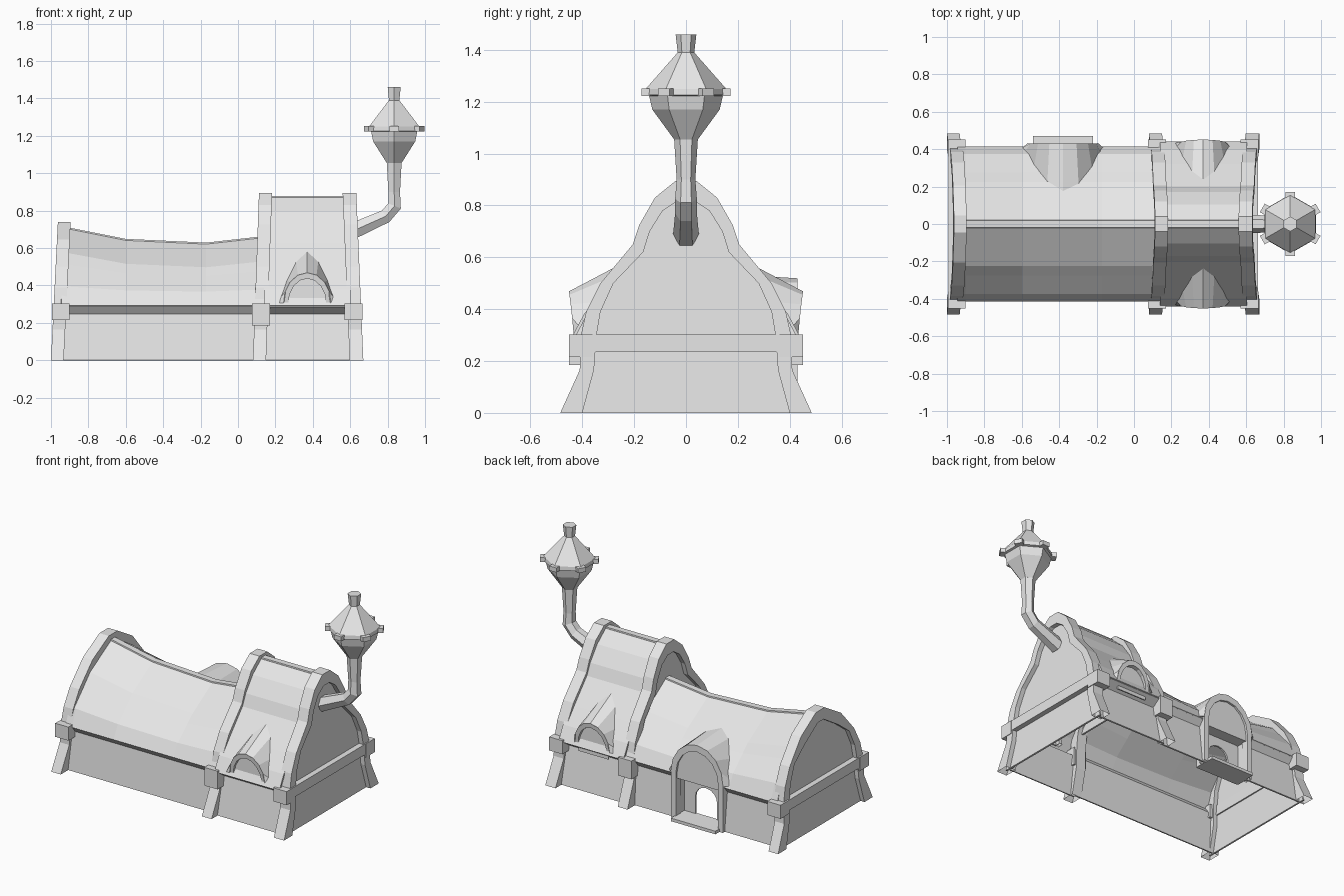
import bpy, bmesh, math

if "Cube" in bpy.data.objects:
    bpy.data.objects.remove(bpy.data.objects["Cube"])

stone = bpy.data.materials.new("pale_grey")
stone.diffuse_color = (0.8, 0.8, 0.8, 1)
stone.use_nodes = True
stone.node_tree.nodes["Principled BSDF"].inputs["Base Color"].default_value = stone.diffuse_color


def make(name, verts, faces, thick=0):
    me = bpy.data.meshes.new(name)
    me.from_pydata(verts, [], faces)
    bm = bmesh.new()
    bm.from_mesh(me)
    bmesh.ops.recalc_face_normals(bm, faces=bm.faces)
    bm.to_mesh(me)
    bm.free()
    me.materials.append(stone)
    ob = bpy.data.objects.new(name, me)
    bpy.context.collection.objects.link(ob)
    if thick:
        m = ob.modifiers.new("thickness", 'SOLIDIFY')
        m.thickness, m.offset = thick, 0
    return ob


def loft(name, rings, around=False, along=False, caps=False, thick=0):
    """Skin a list of equal-length point rings."""
    n, k = len(rings[0]), len(rings)
    faces = []
    for i in range(k if along else k - 1):
        for j in range(n if around else n - 1):
            a, b, j2 = i * n, (i + 1) % k * n, (j + 1) % n
            faces.append((a + j, a + j2, b + j2, b + j))
    if caps:
        faces += [tuple(range(n)), tuple(range((k - 1) * n, k * n))]
    return make(name, [p for r in rings for p in r], faces, thick)


def box(name, x0, x1, y0, y1, z0, z1):
    ring = lambda z: [(x0, y0, z), (x1, y0, z), (x1, y1, z), (x0, y1, z)]
    return loft(name, [ring(z0), ring(z1)], around=True, caps=True)


def full(half):
    """Mirror a half profile of (y, z) points."""
    return [(-y, z) for y, z in half] + [(y, z) for y, z in reversed(half)]


def y_at(half, z):
    for (y0, z0), (y1, z1) in zip(half, half[1:]):
        if z0 <= z <= z1:
            return y0 + (y1 - y0) * (z - z0) / (z1 - z0)
    return half[0][0]


# Half profiles of arches and roofs
foot_out = [(.485, 0), (.41, .165), (.405, .3), (.385, .39), (.33, .5)]
foot_in = [(.40, 0), (.355, .165), (.345, .3), (.33, .39), (.28, .5)]
tall_out = foot_out + [(.205, .65), (.18, .725), (.12, .83), (.04, .895)]
tall_in = foot_in + [(.165, .62), (.14, .70), (.09, .78), (.03, .82)]
low_out = foot_out + [(.205, .645), (.045, .74)]
low_in = foot_in + [(.175, .58), (.03, .67)]
tower_roof = [(.435, .29), (.39, .375), (.315, .475), (.195, .625), (.165, .70), (.10, .795), (.02, .865)]
hall_roof = [(.41, .29), (.37, .365), (.27, .452), (.22, .497), (.02, .62)]


# Structural arches with their infill walls
def arch_frame(name, x0, width, lean, outer, inner, wall_from=0):
    o, i = full(outer), full(inner)
    side = lambda prof, dx: [(x0 + dx + lean * z, y, z) for y, z in prof]
    loft(name, [side(o, 0), side(i, 0), side(i, width), side(o, width)], along=True)
    mid = full([((a[0] + b[0]) / 2, (a[1] + b[1]) / 2)
                for a, b in zip(outer, inner) if a[1] >= wall_from])
    pts = side(mid, width / 2)
    make(name + "_wall", pts, [tuple(range(len(pts)))], .012)


arch_frame("left_arch", -1.0, .068, .05, low_out, low_in)
arch_frame("middle_arch", .08, .07, .036, tall_out, tall_in, .39)
arch_frame("right_arch", .597, .073, -.042, tall_out, tall_in)

# Corner blocks and the beams joining them across each end
for s, side in ((-1, "front"), (1, "back")):
    for nm, a, b, z in (("left", -.995, -.9, .215), ("middle", .075, .17, .185), ("right", .57, .665, .215)):
        box(f"{side}_{nm}_block", a, b, *sorted((s * .36, s * .452)), z, .303)
box("left_beam", -.993, -.94, -.40, .40, .235, .302)
box("right_beam", .605, .663, -.40, .40, .235, .302)

# Roofs: the hall sags along its ridge, less towards the eaves
sag = [(-.945, .71), (-.9, .695), (-.6, .635), (-.17, .615), (.14, .65)]
hall = [[(x, y, z + (top - .62) * min(1, (z - .29) * 4.5)) for y, z in full(hall_roof)]
        for x, top in sag]
loft("hall_roof", hall, thick=.012)
loft("tower_roof", [[(x, y, z) for y, z in full(tower_roof)] for x in (.14, .605)], thick=.012)


def ridge(name, path):
    loft(name, [[(x, -.025, z - .02), (x, -.02, z + .014), (x, .02, z + .014), (x, .025, z - .02)]
                for x, z in path], around=True, caps=True)


ridge("hall_ridge", sag)
ridge("tower_ridge", [(.14, .865), (.605, .865)])


# Side walls with the eave underside; the back hall wall leaves a doorway
def side_wall(name, xa, xb, s, base, eave):
    loft(name, [[(x, s * base, 0), (x, s * .378, .25), (x, s * eave, .29)] for x in (xa, xb)], thick=.01)


side_wall("front_hall_wall", -.955, .12, -1, .405, .41)
side_wall("back_hall_wall_left", -.955, -.54, 1, .405, .41)
side_wall("back_hall_wall_right", -.22, .12, 1, .405, .41)
for s, side in ((-1, "front"), (1, "back")):
    side_wall(side + "_tower_wall", .12, .625, s, .42, .435)


# Arched openings with pointed hoods growing out of the roof
def arc(hw, z0, spring, top, n=8, power=0):
    pts = []
    for i in range(n + 1):
        c = math.cos(math.pi * i / n)
        rise = 1 - abs(c) ** power if power else math.sqrt(max(0, 1 - c * c))
        pts.append((hw * c, spring + (top - spring) * rise))
    return pts if z0 == spring else [(hw, z0)] + pts + [(-hw, z0)]


def opening(name, cx, s, roof, z0, spring, rim, inner, hood, y_of, depth):
    at = lambda pts, d=0: [(cx + x, s * (y_of(z) - d), z) for x, z in pts]
    o, i = arc(rim[0], z0, spring, rim[1]), arc(inner[0], z0, spring, inner[1])
    loft(name + "_rim", [at(o), at(i), at(i, depth), at(o, depth)], along=True)
    back = [(cx + x, s * y_at(roof, z), z) for x, z in arc(hood[0], .3, .3, hood[1], power=hood[2])]
    loft(name + "_hood", [at(arc(rim[0], .3, .3, rim[1])), back], thick=.008)


for s, side in ((-1, "front"), (1, "back")):
    opening(side + "_window", .37, s, tower_roof, .3, .3, (.125, .465), (.102, .437),
            (.15, .58, 1.7), lambda z: .43 + (z - .3) * .12, .05)
    low = .3 if s < 0 else .25
    pane = [(.37 + x, s * .415, z) for x, z in arc(.107, low, .31, .44)]
    make(side + "_window_pane", pane, [tuple(range(len(pane)))], .008)

# Doorway: upper panel, recessed lower wall with an arched hole, step
opening("door", -.38, 1, hall_roof, 0, .3, (.185, .515), (.152, .475), (.215, .532, 2.2),
        lambda z: .43, .05)
upper = [(-.38 + x, .412, z) for x, z in arc(.16, .26, .3, .48)]
make("door_upper_panel", upper, [tuple(range(len(upper)))], .008)
wall = [[(-.38 + x, .33, z) for x, z in arc(*a)]
        for a in ((.16, 0, .25, .275), (.078, 0, .13, .205))]
loft("door_recessed_wall", wall, thick=.012)
loft("door_recess", [[(-.38 + x, y, z) for x, z in ((.16, 0), (.16, .265), (-.16, .265), (-.16, 0))]
                     for y in (.33, .412)], thick=.008)
box("door_step", -.54, -.22, .325, .47, 0, .02)

# Chimney pipe and lantern cap, six-sided
cx = .835


def hexagon(c, r, tilt=0):
    """Hexagon tilted about y, pointing along the path direction."""
    out = []
    for i in range(6):
        a = math.radians(30 + 60 * i)
        u, v = r * math.cos(a), r * math.sin(a)
        out.append((c[0] + u * math.cos(tilt), c[1] + v, c[2] - u * math.sin(tilt)))
    return out


loft("chimney_pipe", [hexagon((.60, 0, .685), .05, 1.13), hexagon((.79, 0, .77), .042, 1.0),
                      hexagon((.837, 0, .825), .042, .4), hexagon((cx, 0, .90), .036),
                      hexagon((cx, 0, 1.06), .046)], around=True, caps=True)
loft("chimney_cap", [hexagon((cx, 0, z), r) for z, r in
                     ((1.055, .046), (1.17, .13), (1.222, .142), (1.226, .158), (1.25, .155),
                      (1.39, .032), (1.46, .04))], around=True, caps=True)
for i in range(6):
    stud = box(f"cap_stud_{i + 1}", .125, .172, -.026, .026, 1.223, 1.252)
    stud.location.x = cx
    stud.rotation_euler.z = math.radians(30 + 60 * i)
